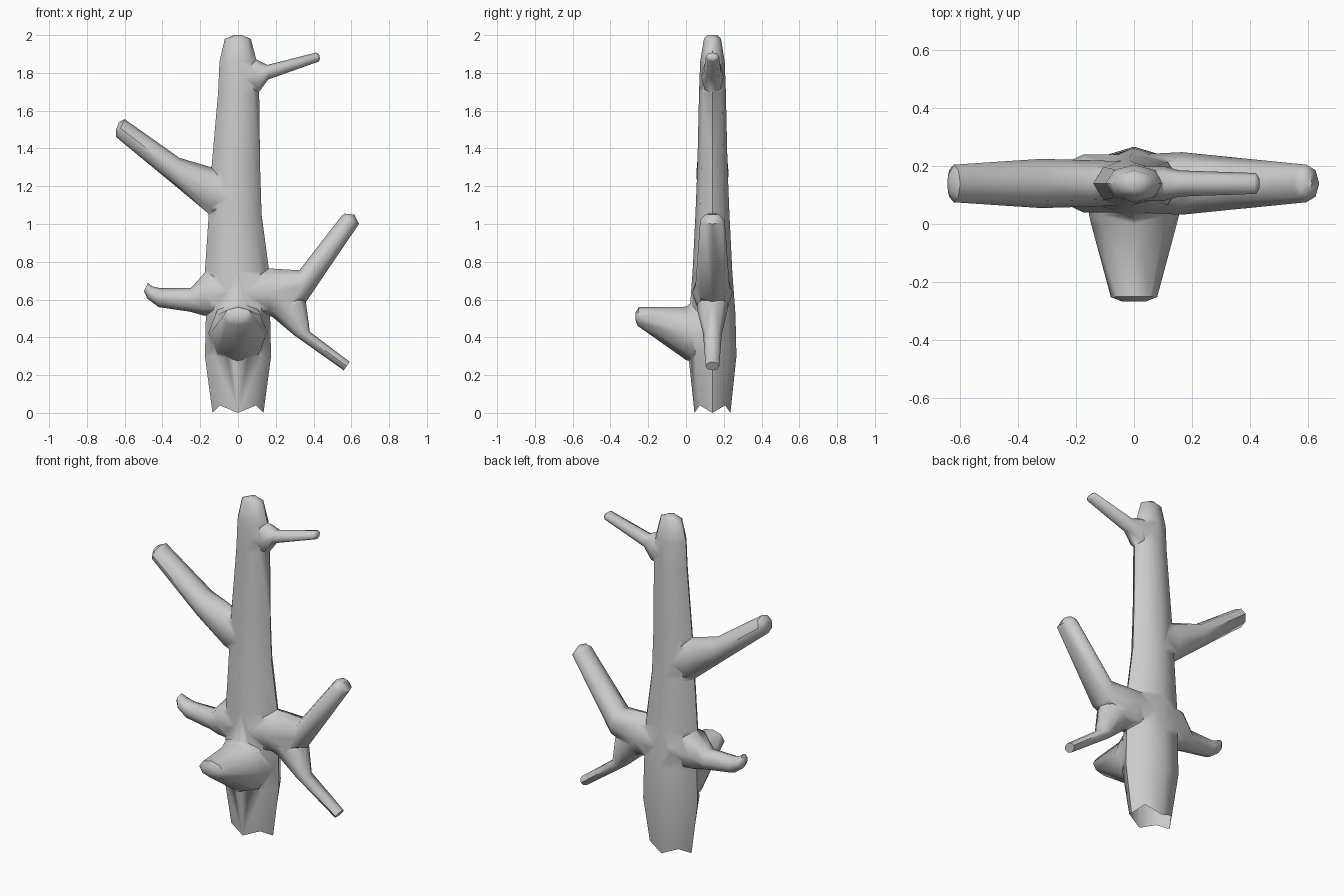
import bpy, bmesh, math
from mathutils import Vector

if "Cube" in bpy.data.objects:
    bpy.data.objects.remove(bpy.data.objects["Cube"])

CY = 0.14      # trunk centre line in y
SIDES = 8


def loft(name, rings, place, wide, jagged=False):
    """Skin elliptical rings. Each ring: two opposite silhouette points + half width across."""
    bm = bmesh.new()
    loops = []
    for i, (ax, az, bx, bz, w) in enumerate(rings):
        a, b = place(ax, az), place(bx, bz)
        c, u = (a + b) / 2, (a - b) / 2
        loop = []
        for k in range(SIDES):
            t = 2 * math.pi * k / SIDES
            p = c + u * math.cos(t) + wide * (w * math.sin(t))
            if jagged and i == 0 and k % 2:
                p.z += 0.04
            loop.append(bm.verts.new(p))
        loops.append(loop)
    for lo, hi in zip(loops, loops[1:]):
        for k in range(SIDES):
            j = (k + 1) % SIDES
            bm.faces.new((lo[k], lo[j], hi[j], hi[k]))
    for loop in (loops[0], loops[-1]):
        mid = bm.verts.new(sum((v.co for v in loop), Vector()) / SIDES)
        for k in range(SIDES):
            bm.faces.new((loop[k], loop[(k + 1) % SIDES], mid))
    bmesh.ops.recalc_face_normals(bm, faces=bm.faces)
    me = bpy.data.meshes.new(name)
    bm.to_mesh(me)
    bm.free()
    ob = bpy.data.objects.new(name, me)
    bpy.context.collection.objects.link(ob)
    return ob


def side(x, z):
    return Vector((x, CY, z))


def front(y, z):
    return Vector((0, y, z))


X, Y = Vector((1, 0, 0)), Vector((0, 1, 0))

# Trunk with broken-off base
trunk = loft("dead_tree", [
    (-0.135, 0, 0.135, 0, 0.095), (-0.175, 0.3, 0.175, 0.3, 0.127),
    (-0.17, 0.52, 0.17, 0.52, 0.122), (-0.175, 0.75, 0.165, 0.75, 0.105),
    (-0.155, 1.05, 0.125, 1.05, 0.09), (-0.14, 1.3, 0.117, 1.3, 0.08),
    (-0.105, 1.7, 0.112, 1.7, 0.071), (-0.098, 1.86, 0.1, 1.86, 0.065),
    (-0.07, 1.98, 0.068, 1.98, 0.045), (-0.02, 2, 0.02, 2, 0.025)], side, Y, True)

# Branches: upper/outer silhouette point, lower/inner point, half depth
branches = [
    loft("upper_right_twig", [
        (0.02, 1.88, 0.02, 1.67, 0.06), (0.1, 1.87, 0.105, 1.69, 0.06),
        (0.155, 1.842, 0.16, 1.765, 0.045), (0.415, 1.908, 0.428, 1.86, 0.036),
        (0.43, 1.895, 0.434, 1.875, 0.02)], side, Y),
    loft("upper_left_branch", [
        (0.0, 1.27, 0.0, 0.99, 0.075), (-0.14, 1.3, -0.15, 1.05, 0.08),
        (-0.31, 1.35, -0.33, 1.2, 0.085), (-0.6, 1.555, -0.645, 1.46, 0.065),
        (-0.63, 1.54, -0.645, 1.5, 0.035)], side, Y),
    loft("lower_left_branch", [
        (0.0, 0.78, 0.0, 0.5, 0.1), (-0.17, 0.75, -0.18, 0.515, 0.1),
        (-0.25, 0.66, -0.25, 0.535, 0.065), (-0.41, 0.66, -0.42, 0.56, 0.05),
        (-0.455, 0.67, -0.48, 0.605, 0.045), (-0.477, 0.688, -0.498, 0.645, 0.025)], side, Y),
    loft("lower_right_branch", [
        (0.0, 0.77, 0.0, 0.5, 0.1), (0.16, 0.765, 0.17, 0.51, 0.108),
        (0.325, 0.755, 0.362, 0.59, 0.09), (0.55, 1.045, 0.64, 1.0, 0.065),
        (0.565, 1.055, 0.615, 1.05, 0.035)], side, Y),
    loft("drooping_right_twig", [
        (0.2, 0.71, 0.05, 0.55, 0.08), (0.358, 0.6, 0.18, 0.51, 0.083),
        (0.38, 0.43, 0.295, 0.413, 0.05), (0.592, 0.27, 0.56, 0.225, 0.036)], side, Y),
    loft("front_stub", [
        (0.13, 0.63, 0.13, 0.2, 0.16), (0.03, 0.585, 0.03, 0.27, 0.155),
        (0.0, 0.562, 0.0, 0.28, 0.148), (-0.25, 0.56, -0.255, 0.46, 0.08),
        (-0.268, 0.53, -0.268, 0.49, 0.04)], front, X),
]

# Fuse everything into one bark surface
for br in branches:
    mod = trunk.modifiers.new(br.name, 'BOOLEAN')
    mod.operation, mod.solver, mod.object = 'UNION', 'EXACT', br
bpy.context.view_layer.update()
deps = bpy.context.evaluated_depsgraph_get()
fused = bpy.data.meshes.new_from_object(trunk.evaluated_get(deps))
trunk.modifiers.clear()
trunk.data = fused
for br in branches:
    bpy.data.objects.remove(br)

# Open hollow underside
bm = bmesh.new()
bm.from_mesh(fused)
base = [f for f in bm.faces if max(v.co.z for v in f.verts) < 0.06]
bmesh.ops.delete(bm, geom=base, context='FACES')
bm.to_mesh(fused)
bm.free()

bpy.context.view_layer.objects.active = trunk
trunk.select_set(True)
bpy.ops.object.shade_smooth_by_angle(angle=math.radians(55))
